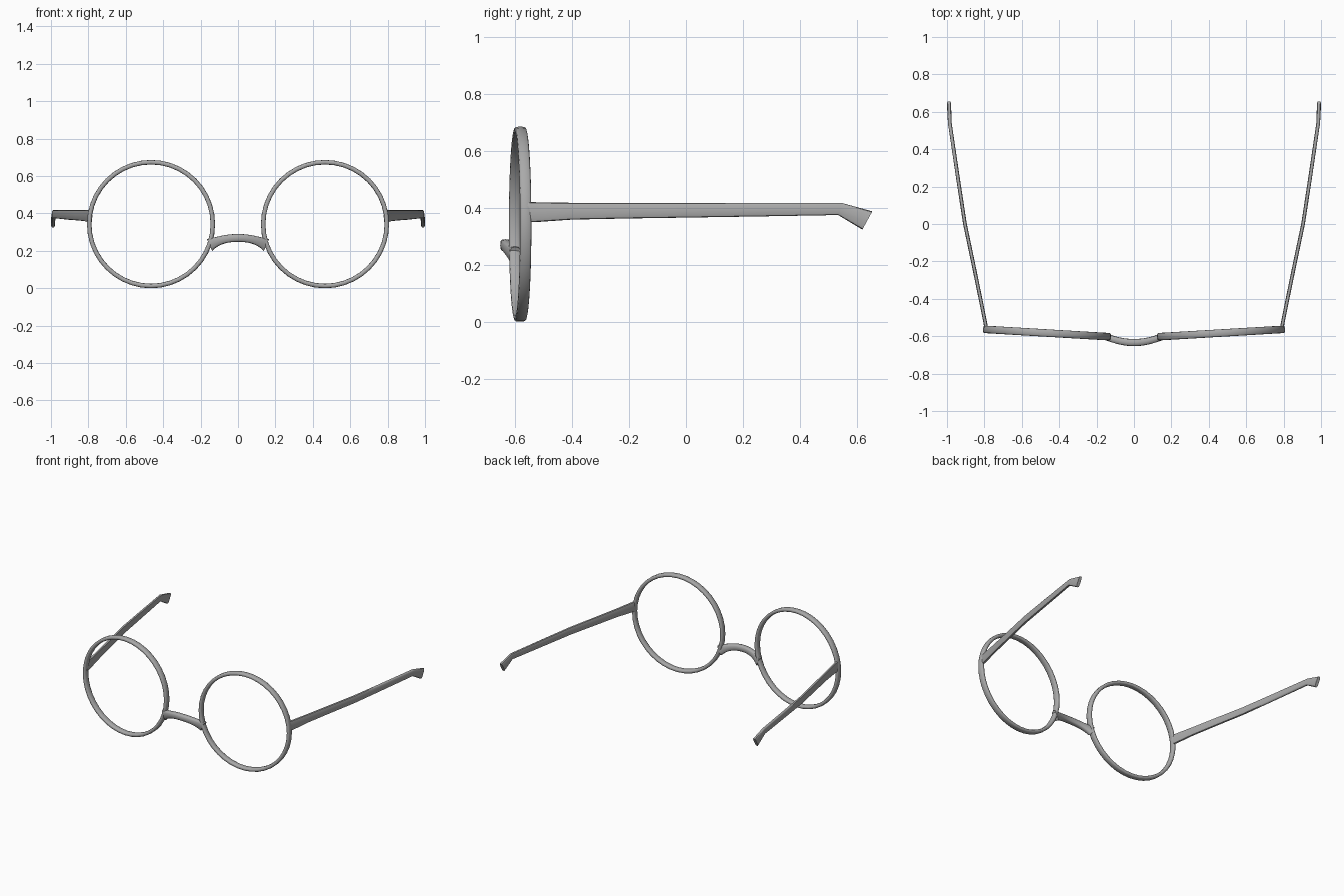
import bpy
import bmesh
import math
from mathutils import Vector, Matrix

cube = bpy.data.objects.get("Cube")
if cube:
    bpy.data.objects.remove(cube, do_unlink=True)

# One grey metal-like colour
grey = bpy.data.materials.new("frame_grey")
grey.use_nodes = True
GREY = (0.40, 0.40, 0.40, 1)
grey.diffuse_color = GREY
grey.node_tree.nodes["Principled BSDF"].inputs["Base Color"].default_value = GREY


def section(center, u, v, sides=12, power=0.6):
    """Rounded-rectangle cross-section spanned by half axes u and v."""
    def soft(t):
        return math.copysign(abs(t) ** power, t)
    angles = [2 * math.pi * i / sides for i in range(sides)]
    return [center + u * soft(math.cos(a)) + v * soft(math.sin(a)) for a in angles]


def loft(name, sections, closed=False):
    """Skin a row of cross-sections, with end caps unless the row is a loop."""
    bm = bmesh.new()
    rows = [[bm.verts.new(p) for p in s] for s in sections]
    pairs = list(zip(rows, rows[1:]))
    if closed:
        pairs.append((rows[-1], rows[0]))
    for a, b in pairs:
        for i in range(len(a)):
            j = (i + 1) % len(a)
            bm.faces.new((a[i], a[j], b[j], b[i]))
    if not closed:
        bm.faces.new(rows[0])
        bm.faces.new(rows[-1])
    bmesh.ops.recalc_face_normals(bm, faces=bm.faces)
    mesh = bpy.data.meshes.new(name)
    bm.to_mesh(mesh)
    bm.free()
    mesh.materials.append(grey)
    obj = bpy.data.objects.new(name, mesh)
    bpy.context.collection.objects.link(obj)
    bpy.ops.object.select_all(action='DESELECT')
    obj.select_set(True)
    bpy.context.view_layer.objects.active = obj
    bpy.ops.object.shade_smooth_by_angle(angle=math.radians(50))
    return obj


# Rims: round hoops turned slightly so the outer sides sit further back
RADIUS, SEGMENTS = 0.331, 40
for side, label in ((1, "left"), (-1, "right")):
    turn = Matrix.Rotation(side * math.radians(3.4), 3, 'Z')
    middle = Vector((side * 0.465, -0.583, 0.343))
    hoop = []
    for i in range(SEGMENTS):
        a = 2 * math.pi * i / SEGMENTS
        out = turn @ Vector((math.cos(a), 0, math.sin(a)))
        depth = turn @ Vector((0, 0.02, 0))
        hoop.append(section(middle + out * RADIUS, out * 0.012, depth))
    loft(label + "_rim", hoop, closed=True)

    # Temple: stations of x, y at top, y at bottom, z bottom, z top, half width
    stations = [
        (0.789, -0.565, -0.565, 0.350, 0.420, 0.010),
        (0.795, -0.53, -0.53, 0.350, 0.420, 0.010),
        (0.821, -0.40, -0.40, 0.359, 0.418, 0.010),
        (0.862, -0.20, -0.20, 0.363, 0.418, 0.010),
        (0.904, 0.00, 0.00, 0.366, 0.418, 0.010),
        (0.942, 0.25, 0.25, 0.370, 0.418, 0.010),
        (0.985, 0.545, 0.535, 0.375, 0.418, 0.010),
        (0.989, 0.655, 0.620, 0.324, 0.388, 0.011),
    ]
    arm = []
    for x, y_top, y_low, low, top, half in stations:
        center = Vector((side * x, (y_top + y_low) / 2, (low + top) / 2))
        up = Vector((0, (y_top - y_low) / 2, (top - low) / 2))
        arm.append(section(center, Vector((half, 0, 0)), up))
    loft(label + "_temple", arm)

# Bridge: shallow arch bowed up and forward, flaring where it meets the rims
arch = []
STEPS = 16
for i in range(STEPS + 1):
    x = 0.152 * (2 * i / STEPS - 1)
    t = abs(x) / 0.152
    center = Vector((x, -0.634 + 0.034 * t ** 2, 0.269 - 0.038 * t ** 2.2))
    slope = 0.45 * t ** 1.2 * math.copysign(1, x)
    up = Vector((slope, 0, 1)).normalized() * (0.021 + 0.014 * t ** 4)
    arch.append(section(center, Vector((0, 0.019, 0)), up))
loft("bridge", arch)
